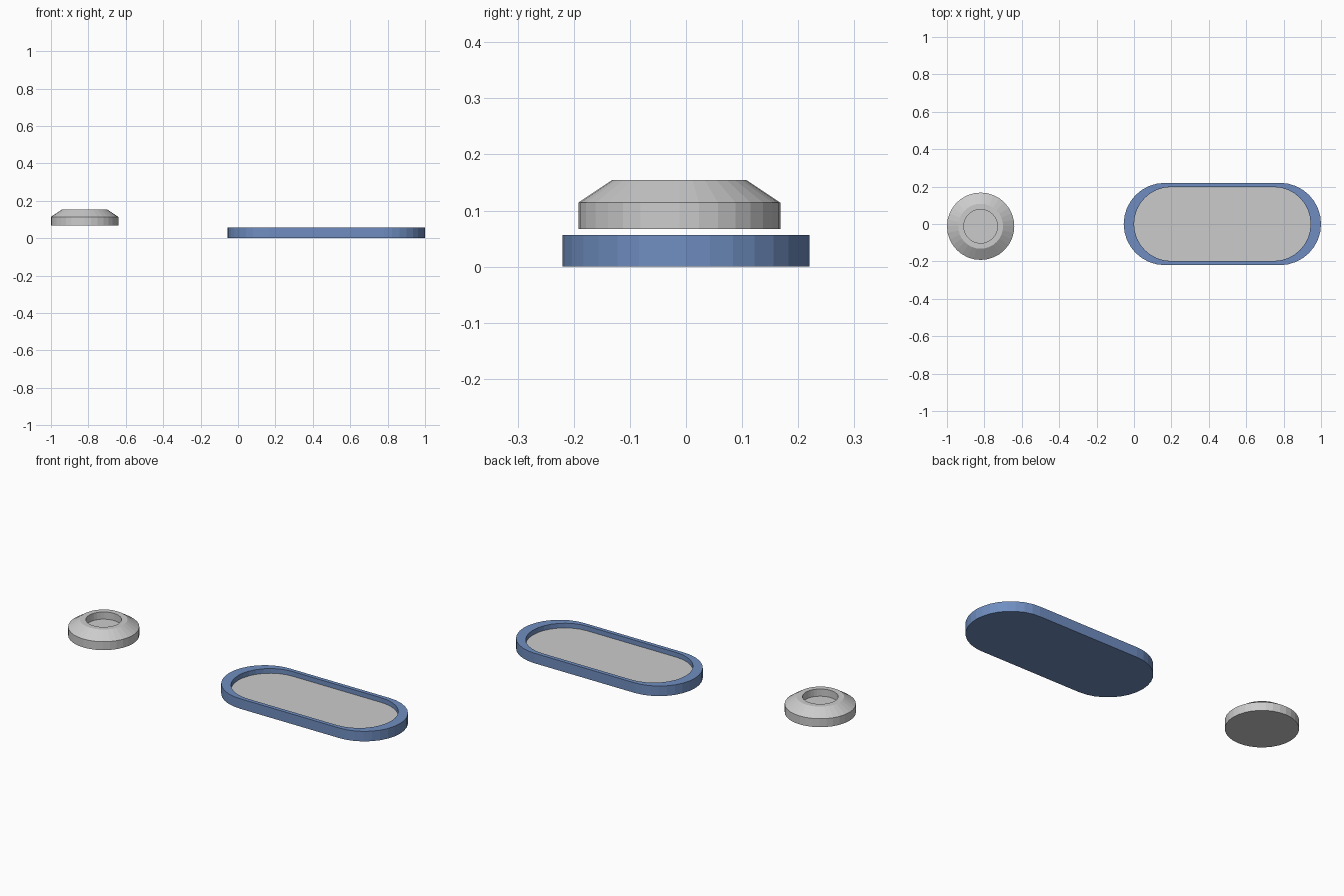
import bpy, bmesh
from math import cos, sin, pi

if "Cube" in bpy.data.objects:
    bpy.data.objects.remove(bpy.data.objects["Cube"])


def material(name, color):
    m = bpy.data.materials.new(name)
    m.diffuse_color = color
    m.use_nodes = True
    m.node_tree.nodes["Principled BSDF"].inputs["Base Color"].default_value = m.diffuse_color
    return m


def loft(name, rings, mat=None):
    """Bridge successive rings of points; cap the first and last ring."""
    bm = bmesh.new()
    loops = [[bm.verts.new(p) for p in ring] for ring in rings]
    for a, b in zip(loops, loops[1:]):
        for i in range(len(a)):
            j = (i + 1) % len(a)
            bm.faces.new((a[i], a[j], b[j], b[i]))
    bm.faces.new(loops[0][::-1])
    bm.faces.new(loops[-1])
    bmesh.ops.recalc_face_normals(bm, faces=bm.faces)
    me = bpy.data.meshes.new(name)
    bm.to_mesh(me)
    bm.free()
    ob = bpy.data.objects.new(name, me)
    bpy.context.collection.objects.link(ob)
    if mat:
        me.materials.append(mat)
    return ob


def pill(half_length, half_width, z, cx=0.4725, steps=16):
    """Rounded slot outline lying along x."""
    straight = half_length - half_width
    pts = []
    for side, start in ((1, -pi / 2), (-1, pi / 2)):
        for i in range(steps + 1):
            a = start + pi * i / steps
            pts.append((cx + side * straight + half_width * cos(a),
                        half_width * sin(a), z))
    return pts


def circle(r, z, n=32, cx=-0.82, cy=-0.012):
    return [(cx + r * cos(2 * pi * i / n), cy + r * sin(2 * pi * i / n), z)
            for i in range(n)]


blue = material("blue", (0.16, 0.27, 0.53, 1))
pale = material("pale_grey", (0.80, 0.78, 0.80, 1))

# Tray with raised rim and recessed floor
loft("tray", [pill(0.5275, 0.22, 0.0), pill(0.5275, 0.22, 0.056),
              pill(0.4725, 0.198, 0.056), pill(0.4725, 0.198, 0.027)], blue)

# Pale inlay resting on the tray floor
loft("inlay", [pill(0.472, 0.1975, 0.0265), pill(0.472, 0.1975, 0.03)], pale)

# Floating puck: straight wall, bevelled shoulder, flat lip and round recess
loft("puck", [circle(0.18, 0.067), circle(0.18, 0.114), circle(0.12, 0.154),
              circle(0.09, 0.154), circle(0.09, 0.114)])
